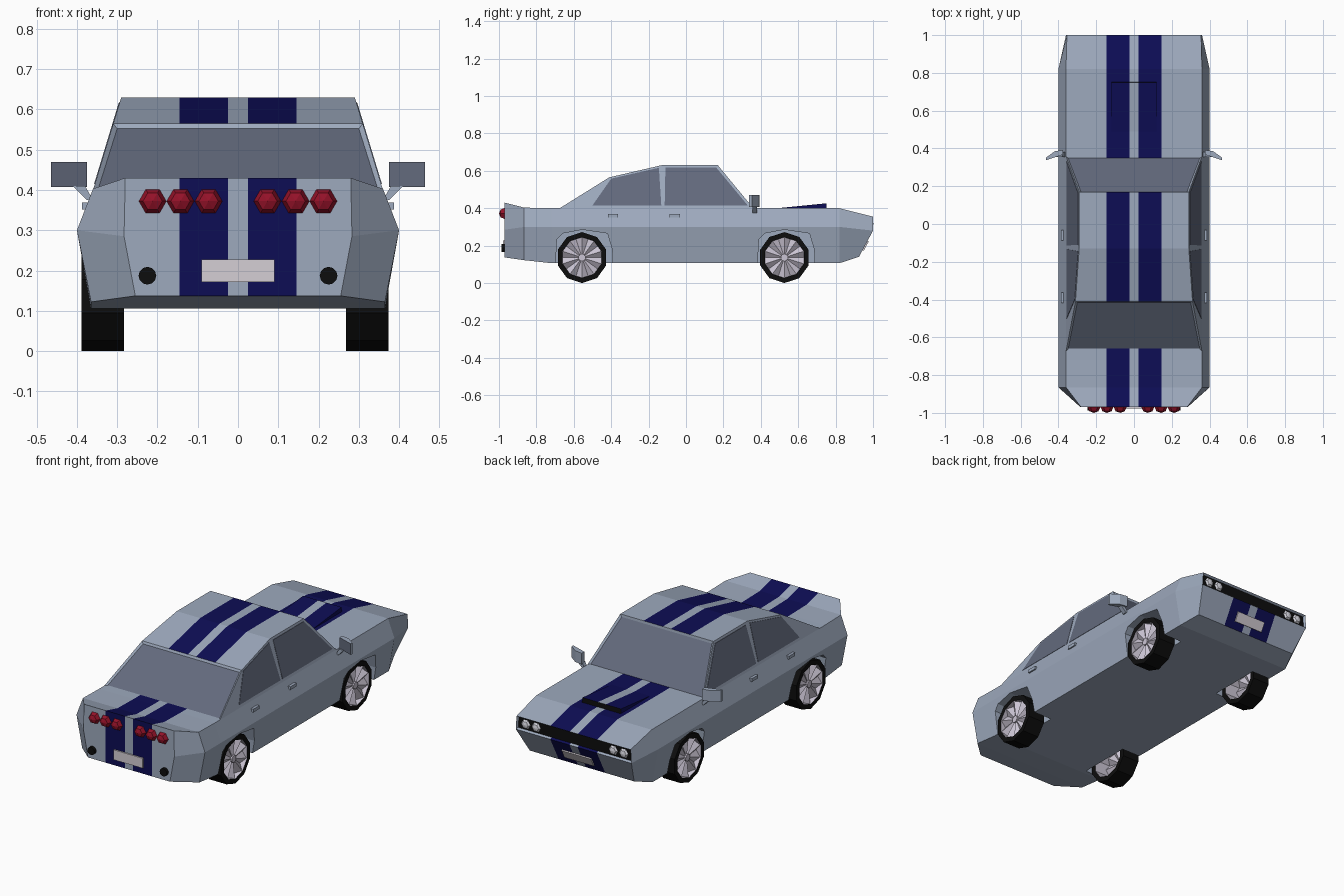
import bpy, bmesh, math
from mathutils import Matrix, Vector

if "Cube" in bpy.data.objects:
    bpy.data.objects.remove(bpy.data.objects["Cube"])


def mat(name, r, g, b):
    m = bpy.data.materials.new(name)
    m.diffuse_color = (r, g, b, 1)
    m.use_nodes = True
    m.node_tree.nodes["Principled BSDF"].inputs["Base Color"].default_value = m.diffuse_color
    return m


SILVER = mat("silver paint", 0.34, 0.40, 0.51)
NAVY = mat("navy stripe", 0.004, 0.004, 0.09)
BLACK = mat("black", 0.004, 0.004, 0.004)
GLASS = mat("grey glass", 0.125, 0.145, 0.205)
RED = mat("red lamp", 0.30, 0.006, 0.022)
PLATE = mat("plate white", 0.66, 0.62, 0.66)
RIM = mat("pale rim", 0.60, 0.56, 0.66)
LAMP = mat("clear lamp", 0.68, 0.68, 0.74)
PAINT = [SILVER, NAVY, BLACK, GLASS]


def finish(name, bm, mats):
    bmesh.ops.recalc_face_normals(bm, faces=bm.faces)
    me = bpy.data.meshes.new(name)
    bm.to_mesh(me)
    bm.free()
    for m in mats:
        me.materials.append(m)
    ob = bpy.data.objects.new(name, me)
    bpy.context.collection.objects.link(ob)
    return ob


def box(name, size, loc, m, rot=Matrix()):
    bm = bmesh.new()
    bmesh.ops.create_cube(bm, size=1, matrix=Matrix.Translation(loc) @ rot @ Matrix.Diagonal((*size, 1)))
    return finish(name, bm, [m])


def prism(bm, pts, offset):
    """Closed solid from a polygon of 3D points pushed along an offset."""
    a = [bm.verts.new(p) for p in pts]
    b = [bm.verts.new(Vector(p) + Vector(offset)) for p in pts]
    bm.faces.new(a)
    bm.faces.new(b)
    for i in range(len(a)):
        j = (i + 1) % len(a)
        bm.faces.new((a[i], a[j], b[j], b[i]))


def add_stripes(bm, min_nz):
    """Cut along the stripe edges and paint the silver faces between them."""
    for x in (-0.145, -0.025, 0.025, 0.145):
        bmesh.ops.bisect_plane(bm, geom=bm.verts[:] + bm.edges[:] + bm.faces[:],
                               plane_co=(x, 0, 0), plane_no=(1, 0, 0))
    bm.normal_update()
    for f in bm.faces:
        x = abs(f.calc_center_median().x)
        if f.material_index == 0 and 0.025 < x < 0.145 and f.normal.z > min_nz:
            f.material_index = 1


# Body shell: lofted sections of (x, y, z) for sill, waist and shoulder
sections = [
    [(0.255, -0.97, 0.137), (0.283, -0.97, 0.285), (0.28, -0.97, 0.43)],
    [(0.365, -0.865, 0.122), (0.40, -0.865, 0.30), (0.36, -0.865, 0.403)],
    [(0.365, -0.72, 0.106), (0.40, -0.72, 0.30), (0.36, -0.72, 0.40)],
    [(0.365, 0.82, 0.106), (0.40, 0.82, 0.30), (0.36, 0.82, 0.40)],
    [(0.325, 0.925, 0.14), (0.36, 1.0, 0.28), (0.355, 1.0, 0.355)],
]
bm = bmesh.new()
rings = []
for s in sections:
    loop = [(-x, y, z) for x, y, z in s] + s[::-1]
    rings.append([bm.verts.new(p) for p in loop])
for r, q in zip(rings, rings[1:]):
    for i in range(6):
        j = (i + 1) % 6
        bm.faces.new((r[i], r[j], q[j], q[i]))
bm.faces.new(rings[0])
n = rings[-1]
bm.faces.new((n[0], n[1], n[4], n[5]))
grille = bm.faces.new((n[1], n[2], n[3], n[4]))
bmesh.ops.recalc_face_normals(bm, faces=bm.faces)
bmesh.ops.inset_region(bm, faces=[grille], thickness=0.01, depth=-0.012)
grille.material_index = 2
add_stripes(bm, -0.6)
body = finish("body", bm, PAINT)

# Wheel wells cut out of the body
bm = bmesh.new()
arch = [(-0.70, 0.05), (-0.69, 0.235), (-0.66, 0.265), (-0.555, 0.285),
        (-0.42, 0.265), (-0.395, 0.18), (-0.39, 0.05)]
for dy in (0, 1.08):
    for side in (-1, 1):
        prism(bm, [(side * 0.25, y + dy, z) for y, z in arch], (side * 0.25, 0, 0))
cutter = finish("wheel_well_cutter", bm, [SILVER])
cutter.hide_render = True
mod = body.modifiers.new("wells", "BOOLEAN")
mod.operation = "DIFFERENCE"
mod.solver = "EXACT"
mod.object = cutter
bpy.context.view_layer.objects.active = body
bpy.ops.object.modifier_apply(modifier="wells")
bpy.data.objects.remove(cutter)


# Cabin with inset front and rear screens
def side_x(z):
    return 0.36 - 0.304 * (z - 0.40)


profile = [(-0.68, 0.397), (-0.41, 0.565), (-0.13, 0.63), (0.17, 0.63), (0.362, 0.397)]
bm = bmesh.new()
left = [bm.verts.new((-side_x(z), y, z)) for y, z in profile]
right = [bm.verts.new((side_x(z), y, z)) for y, z in profile]
bm.faces.new(left)
bm.faces.new(right)
tops = [bm.faces.new((left[i], left[(i + 1) % 5], right[(i + 1) % 5], right[i])) for i in range(5)]
bmesh.ops.recalc_face_normals(bm, faces=bm.faces)
for f in (tops[0], tops[3]):
    bmesh.ops.inset_individual(bm, faces=[f], thickness=0.015, depth=-0.008)
    f.material_index = 3
add_stripes(bm, 0.93)
finish("cabin", bm, PAINT)

# Side windows
windows = {
    "rear_side_window": [(-0.50, 0.415), (-0.40, 0.558), (-0.145, 0.616), (-0.132, 0.415)],
    "front_side_window": [(-0.114, 0.415), (-0.11, 0.617), (0.162, 0.617), (0.33, 0.415)],
}
for name, pts in windows.items():
    for side in (-1, 1):
        bm = bmesh.new()
        prism(bm, [(side * (side_x(z) + 0.002), y, z) for y, z in pts], (-side * 0.006, 0, 0))
        finish(name, bm, [GLASS])

# Bonnet scoop with black mouth
bm = bmesh.new()
prism(bm, [(-0.12, 0.46, 0.397), (-0.12, 0.75, 0.426), (-0.12, 0.752, 0.397)], (0.24, 0, 0))
bmesh.ops.recalc_face_normals(bm, faces=bm.faces)
for f in bm.faces:
    if f.normal.y > 0.7:
        f.material_index = 2
add_stripes(bm, -0.6)
finish("bonnet_scoop", bm, PAINT)


# Wheels: tyre ring with pale inner barrel, pleated rim and hub
def wheel(cx, cy, side):
    seg, r, inner, w = 10, 0.136, 0.109, 0.0525
    rot = Matrix.Translation((cx, cy, r))

    def point(x, rad, k, count):
        a = 2 * math.pi * k / count
        return rot @ Vector((x * side, rad * math.sin(a), rad * math.cos(a)))

    bm = bmesh.new()
    prof = [(w, inner), (w, r), (-w, r), (-w, inner)]
    grid = [[bm.verts.new(point(x, rad, k, seg)) for x, rad in prof] for k in range(seg)]
    for k in range(seg):
        a, b = grid[k], grid[(k + 1) % seg]
        for i in range(4):
            j = (i + 1) % 4
            f = bm.faces.new((a[i], a[j], b[j], b[i]))
            f.material_index = 1 if i == 3 else 0
    finish("tyre", bm, [BLACK, RIM])

    bm = bmesh.new()
    hub = bm.verts.new(point(0.036, 0, 0, 1))
    edge = []
    for k in range(20):
        odd = k % 2
        edge.append(bm.verts.new(point(0.022 if odd else 0.048, inner * (0.951 if odd else 1), k, 20)))
    for k in range(20):
        bm.faces.new((hub, edge[k], edge[(k + 1) % 20]))
    finish("wheel_rim", bm, [RIM])

    bm = bmesh.new()
    prism(bm, [point(0.03, 0.02, k, 10) for k in range(10)], (side * 0.014, 0, 0))
    finish("wheel_hub", bm, [RIM])


for cy in (-0.556, 0.526):
    wheel(-0.336, cy, -1)
    wheel(0.321, cy, 1)


# Lamps: squashed low-poly spheres
def lamp(name, x, y, z, r, depth, m):
    bm = bmesh.new()
    bmesh.ops.create_uvsphere(
        bm, u_segments=6, v_segments=4, radius=1,
        matrix=Matrix.Translation((x, y, z)) @ Matrix.Diagonal((r, depth, r, 1))
        @ Matrix.Rotation(math.pi / 2, 4, "X") @ Matrix.Rotation(math.pi / 6, 4, "Z"))
    finish(name, bm, [m])


for side in (-1, 1):
    for x in (0.073, 0.143, 0.212):
        lamp("tail_light", side * x, -0.97, 0.372, 0.034, 0.03, RED)
    for x in (0.24, 0.305):
        lamp("headlight", side * x, 0.988, 0.317, 0.028, 0.014, LAMP)

    # Exhaust tips
    bm = bmesh.new()
    tip = [2 * math.pi * k / 12 for k in range(12)]
    prism(bm, [(side * 0.225 + 0.022 * math.cos(a), -0.96, 0.187 + 0.022 * math.sin(a)) for a in tip],
          (0, -0.027, 0))
    finish("exhaust_tip", bm, [BLACK])

    # Door handles
    for y in (-0.39, -0.06):
        box("door_handle", (0.025, 0.055, 0.018), (side * 0.375, y, 0.36), SILVER)

    # Door mirrors: swept housing with glass on the rearward face, and a stalk
    bm = bmesh.new()
    shape = [(0.375, 0.368), (0.465, 0.338), (0.465, 0.352), (0.42, 0.385), (0.375, 0.392)]
    prism(bm, [(side * x, y, 0.407) for x, y in shape], (0, 0, 0.063))
    bmesh.ops.recalc_face_normals(bm, faces=bm.faces)
    for f in bm.faces:
        if f.normal.y < -0.7:
            f.material_index = 1
    finish("door_mirror", bm, [SILVER, GLASS])
    bm = bmesh.new()
    prism(bm, [(side * x, 0.355, z) for x, z in ((0.36, 0.375), (0.375, 0.375), (0.41, 0.41), (0.38, 0.41))],
          (0, 0.025, 0))
    finish("mirror_stalk", bm, [SILVER])

# Number plates
box("rear_plate", (0.182, 0.009, 0.056), (0, -0.973, 0.199), PLATE)
box("front_plate", (0.182, 0.009, 0.056), (0, 0.960, 0.200), PLATE, Matrix.Rotation(-0.49, 4, "X"))
